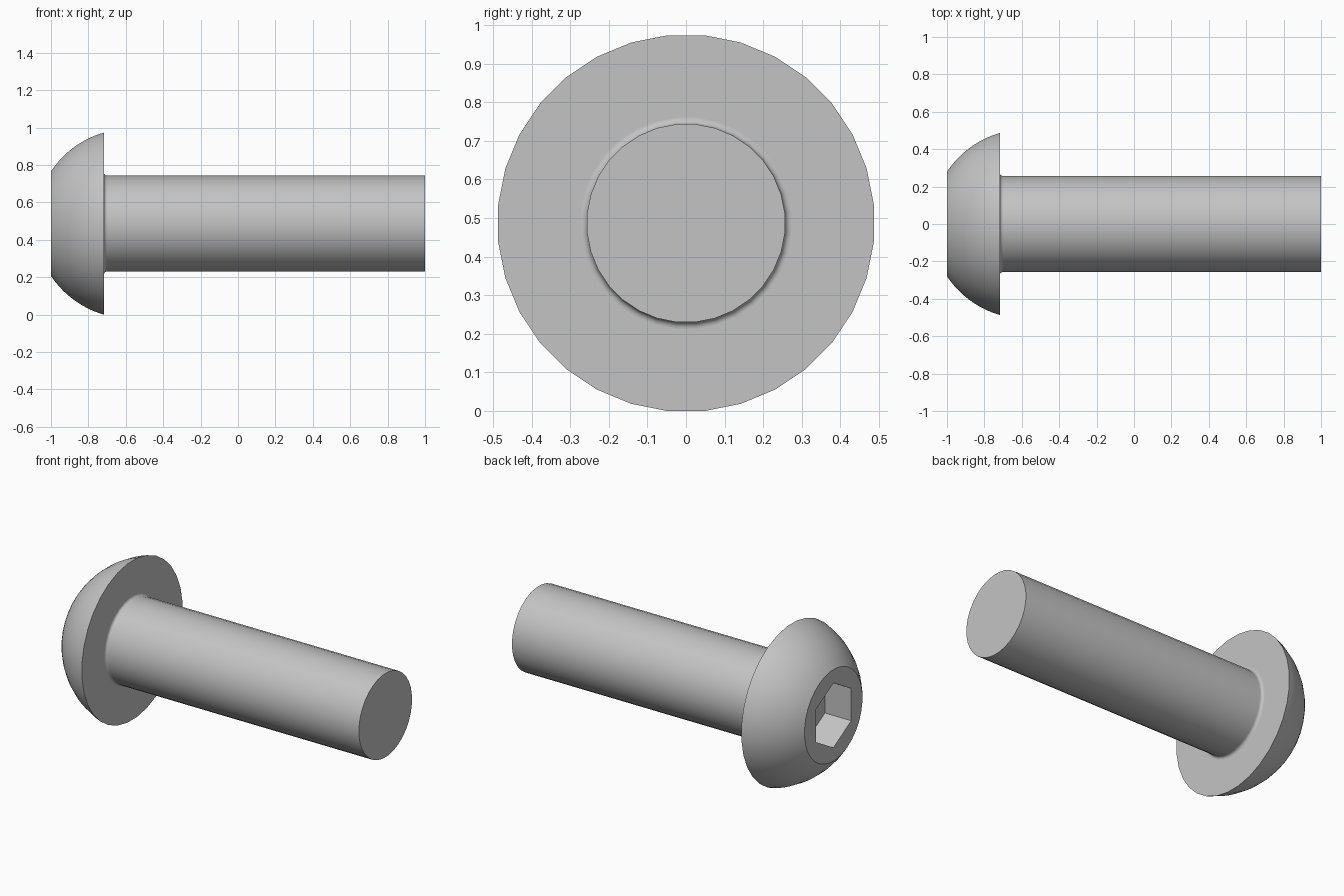
import bpy
import bmesh
from math import sin, cos, pi, sqrt, radians
from mathutils import Vector

if "Cube" in bpy.data.objects:
    bpy.data.objects.remove(bpy.data.objects["Cube"], do_unlink=True)

SIDES = 32
HEAD_X, SEAT_X, TIP_X = -1.0, -0.717, 1.0
FACE_R, RIM_R, SHANK_R = 0.281, 0.489, 0.2575
FILLET = 0.017
AXIS_Z = RIM_R * cos(pi / SIDES)
HEX_R, HEX_DEPTH = 0.198, 0.178

steel = bpy.data.materials.new("grey steel")
steel.use_nodes = True
grey = (0.55, 0.55, 0.55, 1)
steel.diffuse_color = grey
steel.node_tree.nodes["Principled BSDF"].inputs["Base Color"].default_value = grey


def lathe(name, profile, sides, turn):
    """Revolve (x, radius) points about the x axis and cap both ends."""
    bm = bmesh.new()
    rings = []
    for x, r in profile:
        angles = [2 * pi * (i + turn) / sides for i in range(sides)]
        rings.append([bm.verts.new((x, r * cos(a), r * sin(a))) for a in angles])
    for a, b in zip(rings, rings[1:]):
        for i in range(sides):
            j = (i + 1) % sides
            bm.faces.new((a[i], a[j], b[j], b[i]))
    bm.faces.new(rings[0])
    bm.faces.new(rings[-1])
    bmesh.ops.recalc_face_normals(bm, faces=bm.faces)
    mesh = bpy.data.meshes.new(name)
    bm.to_mesh(mesh)
    bm.free()
    mesh.materials.append(steel)
    obj = bpy.data.objects.new(name, mesh)
    obj.location = Vector((0, 0, AXIS_Z))
    bpy.context.collection.objects.link(obj)
    return obj


# Domed head: a slice of a sphere centred on the axis
height = SEAT_X - HEAD_X
centre = ((RIM_R**2 - FACE_R**2) / height + HEAD_X + SEAT_X) / 2
sphere_sq = RIM_R**2 + (SEAT_X - centre) ** 2
profile = []
for i in range(13):
    x = HEAD_X + height * i / 12
    profile.append((x, sqrt(sphere_sq - (x - centre) ** 2)))

# Small fillet under the head, then the straight shank
profile.append((SEAT_X, SHANK_R + FILLET + 0.001))
for i in range(6):
    a = pi / 2 * i / 5
    profile.append((SEAT_X + FILLET * (1 - cos(a)),
                    SHANK_R + FILLET * (1 - sin(a))))
profile += [(SEAT_X + FILLET + 0.002, SHANK_R), (TIP_X, SHANK_R)]
bolt = lathe("button_head_bolt", profile, SIDES, 0.5)

# Hexagonal drive socket cut into the head
cutter = lathe("socket_cutter",
               [(HEAD_X - 0.1, HEX_R), (HEAD_X + HEX_DEPTH, HEX_R)], 6, 0.5)
cutter.hide_render = True
cut = bolt.modifiers.new("hex_socket", "BOOLEAN")
cut.operation = "DIFFERENCE"
cut.solver = "EXACT"
cut.object = cutter

bpy.ops.object.select_all(action="DESELECT")
bpy.context.view_layer.objects.active = bolt
bolt.select_set(True)
bpy.ops.object.modifier_apply(modifier=cut.name)
bpy.data.objects.remove(cutter, do_unlink=True)
bpy.ops.object.shade_smooth_by_angle(angle=radians(30))
